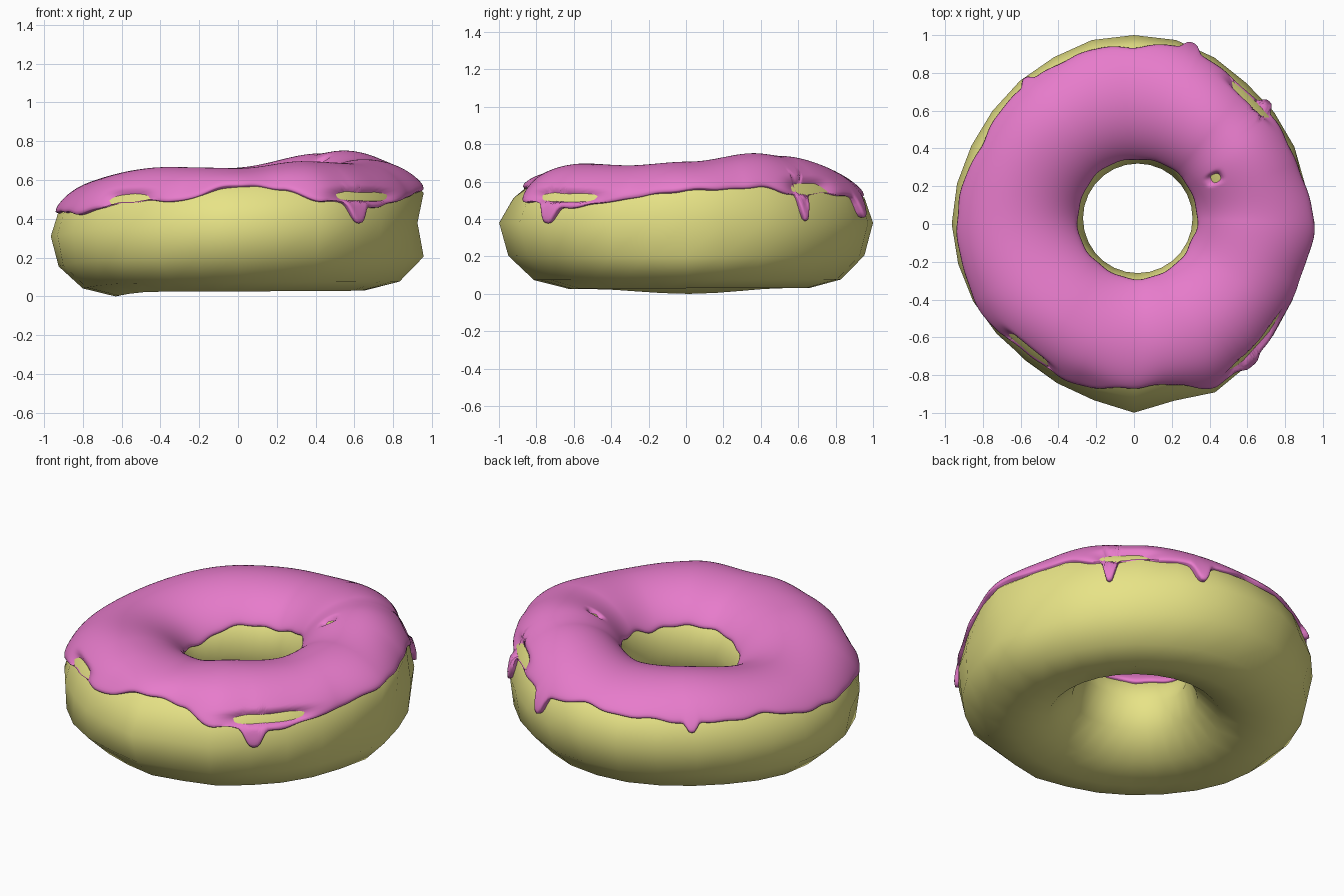
import bpy, bmesh, math
from math import sin, cos, radians, exp

if "Cube" in bpy.data.objects:
    bpy.data.objects.remove(bpy.data.objects["Cube"])

MAJOR, MINOR = 0.64, 0.35


def interp(table, deg):
    """Smooth periodic interpolation of (degrees, value) pairs."""
    deg %= 360
    pts = table + [(table[0][0] + 360, table[0][1])]
    for (a, va), (b, vb) in zip(pts, pts[1:]):
        if a <= deg <= b:
            t = (deg - a) / (b - a)
            t = t * t * (3 - 2 * t)
            return va + (vb - va) * t


def bump(deg, centre, width, power=2):
    d = (deg - centre + 180) % 360 - 180
    return exp(-0.5 * abs(d / width) ** power)


# Uneven shape of the dough around the ring (degrees, value)
OUTER = [(0, 1.015), (20, .965), (45, .95), (80, 1.0), (100, 1.0), (125, .97), (150, .955),
         (180, .965), (205, .945), (230, .92), (250, .94), (270, 1.0), (282, .96),
         (297, .99), (310, .96), (325, .945), (340, .955)]
TOP = [(0, .69), (33, .735), (50, .72), (95, .645), (125, .65), (180, .595), (235, .65),
       (270, .645), (300, .68), (330, .67)]
MIDDLE = [(0, .38), (90, .38), (135, .36), (180, .31), (225, .35), (270, .38)]
BOTTOM = [(0, .03), (130, .03), (180, 0), (230, .025)]
# Lower edge height of the icing, and its drips (angle, width, depth)
EDGE = [(0, .555), (25, .57), (42, .53), (55, .54), (72, .51), (90, .54), (110, .52),
        (135, .50), (150, .50), (175, .44), (210, .43), (230, .49), (250, .495),
        (270, .575), (285, .55), (298, .49), (320, .46), (335, .50)]
DRIPS = [(310, 2.6, .09), (42, 1.6, .14), (72, 2.0, .10), (127, 1.6, .05)]
# Bare patches in the icing (angle, slope angle, widths, depth)
PATCHES = [(315, 28, 11, 4.5, .05), (230, 31, 7, 6, .05), (47, 33, 7, 6, .05), (28, 119, 2.5, 5, .04)]


def surface(th, ph, lift=0.0):
    """Point on the dough at ring angle th and section angle ph, raised by lift."""
    c, s = cos(radians(ph)), sin(radians(ph))
    mid = interp(MIDDLE, th)
    a = MINOR
    if c > 0:
        a = interp(OUTER, th) - MAJOR
        a += (max(a, 0.33) - a) * min(1, max(0, -2 * s))
    b = interp(TOP, th) - mid if s > 0 else mid - interp(BOTTOM, th)
    r = MAJOR + (a + lift) * c
    r -= 0.09 * bump(th, 0, 15) * bump(ph, 0, 14)
    r -= 0.03 * bump(th, 270, 18) * bump(ph, 36, 14)
    w = (1 - c) / 2
    return (r * cos(radians(th)) + 0.02 * w, r * sin(radians(th)) + 0.03 * w,
            mid + (b + lift) * s)


def grid_object(name, rows, close_section, colour):
    """Skin a list of section loops around the ring."""
    bm = bmesh.new()
    vs = [[bm.verts.new(p) for p in row] for row in rows]
    n, m = len(vs), len(vs[0])
    for i in range(n):
        j = (i + 1) % n
        for k in range(m if close_section else m - 1):
            q = (k + 1) % m
            bm.faces.new((vs[i][k], vs[j][k], vs[j][q], vs[i][q]))
    bmesh.ops.recalc_face_normals(bm, faces=bm.faces)
    me = bpy.data.meshes.new(name)
    bm.to_mesh(me)
    bm.free()
    me.shade_smooth()
    mat = bpy.data.materials.new(name + "_colour")
    mat.diffuse_color = colour
    mat.use_nodes = True
    mat.node_tree.nodes["Principled BSDF"].inputs["Base Color"].default_value = mat.diffuse_color
    me.materials.append(mat)
    ob = bpy.data.objects.new(name, me)
    bpy.context.collection.objects.link(ob)
    return ob


# Dough: coarse 28 x 12 ring
grid_object("dough", [[surface(i * 360 / 28, k * 30) for k in range(12)] for i in range(28)],
            True, (0.80, 0.77, 0.24, 1))

# Icing: fine skin over the top, with rounded rims tucked into the dough
COLS, ROWS = 420, 48
icing = []
for i in range(COLS):
    th = i * 360 / COLS
    mid = interp(MIDDLE, th)
    z = interp(EDGE, th) + 0.004 * sin(radians(th * 17)) + 0.003 * sin(radians(th * 29))
    drip = 0
    for centre, width, depth in DRIPS:
        f = bump(th, centre, width, 3)
        z -= depth * f
        drip += f
    span = interp(TOP, th) - mid
    ph0 = math.degrees(math.asin(max(-0.2, min(0.95, (z - mid) / span))))
    ph1 = 154 + 1.2 * sin(radians(th * 5)) + 0.8 * sin(radians(th * 13)) + 5 * bump(th, 335, 8)
    col = [surface(th, ph0 + 1, -0.03), surface(th, ph0 - 0.4, 0.004)]
    for k in range(ROWS + 1):
        t = k / ROWS
        ph = ph0 + (ph1 - ph0) * t
        lift = 0.017 + 0.006 * drip * exp(-t * 14) - 0.007 * exp(-t * 60) - 0.007 * exp((t - 1) * 60)
        for pth, pph, wth, wph, depth in PATCHES:
            lift -= depth * bump(th, pth, wth, 3) * bump(ph, pph, wph, 3)
        col.append(surface(th, ph, lift))
    col += [surface(th, ph1 + 0.5, 0.004), surface(th, ph1 - 1, -0.03)]
    icing.append(col)
grid_object("icing", icing, False, (0.80, 0.20, 0.60, 1))
